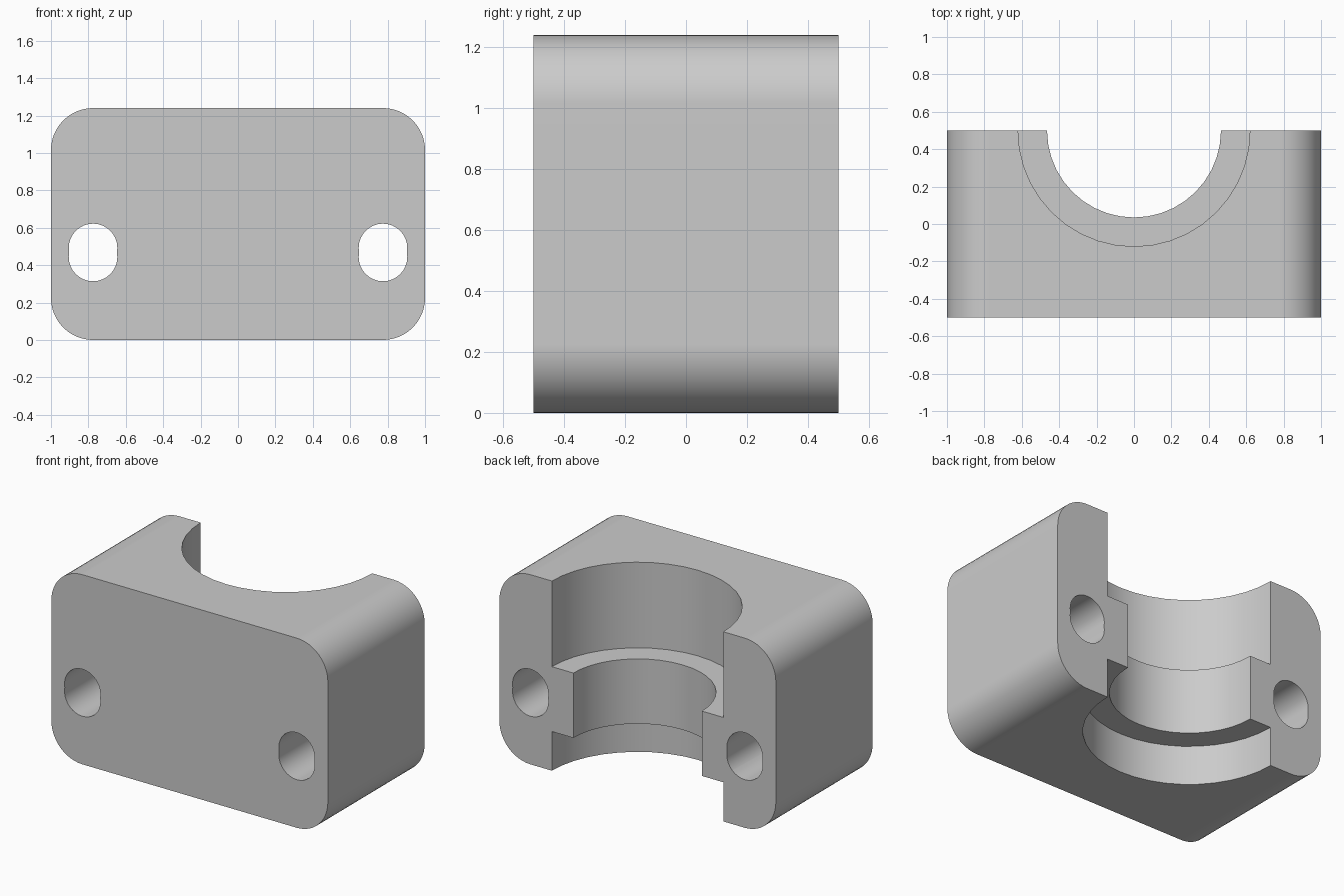
import bpy
import bmesh
from math import cos, sin, pi, radians
from mathutils import Matrix

if "Cube" in bpy.data.objects:
    bpy.data.objects.remove(bpy.data.objects["Cube"], do_unlink=True)

WIDTH, DEPTH, HEIGHT, CORNER = 2.0, 1.0, 1.24, 0.225
BORE, COLLAR = 0.62, 0.465          # wide bore and narrower collar radii
MID_Z, COLLAR_HALF = 0.468, 0.212   # collar and bolt holes share a centre height
HOLE_X, HOLE_R, HOLE_SHIFT = 0.775, 0.13, 0.024

grey = bpy.data.materials.new("light_grey")
grey.use_nodes = True
grey.diffuse_color = (0.6, 0.6, 0.6, 1)
grey.node_tree.nodes["Principled BSDF"].inputs["Base Color"].default_value = grey.diffuse_color


def add_object(name, bm):
    bmesh.ops.recalc_face_normals(bm, faces=bm.faces)
    mesh = bpy.data.meshes.new(name)
    bm.to_mesh(mesh)
    bm.free()
    mesh.materials.append(grey)
    ob = bpy.data.objects.new(name, mesh)
    bpy.context.scene.collection.objects.link(ob)
    return ob


def cylinder(name, radius, length, matrix, segments):
    bm = bmesh.new()
    bmesh.ops.create_cone(bm, cap_ends=True, segments=segments, radius1=radius,
                          radius2=radius, depth=length, matrix=matrix)
    return add_object(name, bm)


def cut(target, cutter):
    cutter.hide_render = True
    mod = target.modifiers.new(cutter.name, 'BOOLEAN')
    mod.operation, mod.solver, mod.object = 'DIFFERENCE', 'EXACT', cutter
    bpy.ops.object.modifier_apply(modifier=mod.name)
    bpy.data.objects.remove(cutter, do_unlink=True)


# Block: rounded rectangle profile extruded from front to back
bm = bmesh.new()
steps = 12
corners = [(1, 1), (-1, 1), (-1, -1), (1, -1)]
profile = []
for quarter, (sx, sz) in enumerate(corners):
    for i in range(steps + 1):
        a = (quarter + i / steps) * pi / 2
        profile.append(bm.verts.new((sx * (WIDTH / 2 - CORNER) + CORNER * cos(a), -DEPTH / 2,
                                     HEIGHT / 2 + sz * (HEIGHT / 2 - CORNER) + CORNER * sin(a))))
front = bm.faces.new(profile)
back = bmesh.ops.extrude_face_region(bm, geom=[front], use_keep_orig=True)["geom"]
bmesh.ops.translate(bm, vec=(0, DEPTH, 0),
                    verts=[v for v in back if isinstance(v, bmesh.types.BMVert)])
block = add_object("clamp_block", bm)
bpy.context.view_layer.objects.active = block
block.select_set(True)

# Half-round seat: collar opening all the way through, wide bores above and below
low, high = MID_Z - COLLAR_HALF, MID_Z + COLLAR_HALF
for name, radius, z0, z1 in [("collar_cutter", COLLAR, -0.2, HEIGHT + 0.2),
                             ("upper_bore_cutter", BORE, high, HEIGHT + 0.2),
                             ("lower_bore_cutter", BORE, -0.2, low)]:
    place = Matrix.Translation((0, DEPTH / 2, (z0 + z1) / 2))
    cut(block, cylinder(name, radius, z1 - z0, place, 40))

# Bolt holes: each is a pair of overlapping drillings
for side in (-1, 1):
    for shift in (-HOLE_SHIFT, HOLE_SHIFT):
        place = Matrix.Translation((side * HOLE_X, 0, MID_Z + shift)) @ Matrix.Rotation(pi / 2, 4, 'X')
        cut(block, cylinder("bolt_hole_cutter", HOLE_R, DEPTH + 0.4, place, 32))

# Smooth curved walls, flat faces kept flat
bpy.ops.object.shade_smooth_by_angle(angle=radians(30))
weighted = block.modifiers.new("flat_faces", 'WEIGHTED_NORMAL')
weighted.keep_sharp = True
